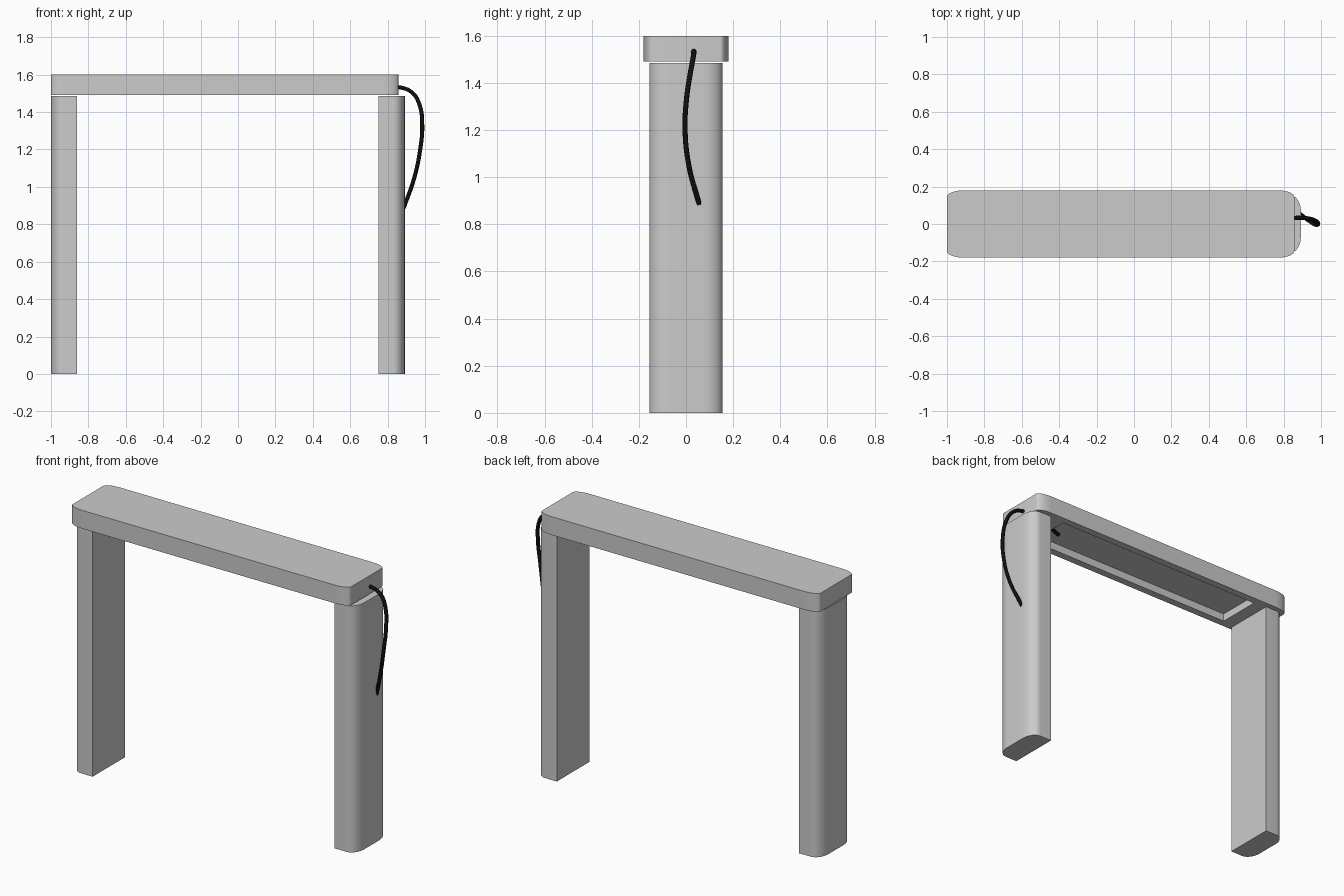
import bpy, bmesh
from math import sin, cos, pi

if "Cube" in bpy.data.objects:
    bpy.data.objects.remove(bpy.data.objects["Cube"])


def prism(name, outline, z0, z1):
    """Extrude a plan outline between two heights."""
    bm = bmesh.new()
    face = bm.faces.new([bm.verts.new((x, y, z0)) for x, y in outline])
    ext = bmesh.ops.extrude_face_region(bm, geom=[face])
    top = [v for v in ext["geom"] if isinstance(v, bmesh.types.BMVert)]
    bmesh.ops.translate(bm, verts=top, vec=(0, 0, z1 - z0))
    bmesh.ops.recalc_face_normals(bm, faces=bm.faces)
    mesh = bpy.data.meshes.new(name)
    bm.to_mesh(mesh)
    bm.free()
    obj = bpy.data.objects.new(name, mesh)
    bpy.context.collection.objects.link(obj)
    return obj


def smooth(obj, angle=0.6):
    bpy.ops.object.select_all(action='DESELECT')
    obj.select_set(True)
    bpy.context.view_layer.objects.active = obj
    bpy.ops.object.shade_smooth_by_angle(angle=angle)


def rounded_end(x, hy, rx, ry, side, n=10):
    """End of an outline at x with elliptical corners, from -y to +y."""
    arc = [(x - side * rx * (1 - sin(a)), hy - ry * (1 - cos(a)))
           for a in [pi / 2 * i / n for i in range(n + 1)]]
    return [(px, -py) for px, py in arc] + arc[::-1]


def rect(x0, x1, hy):
    return [(x0, -hy), (x1, -hy), (x1, hy), (x0, hy)]


# Beam with softened ends
right_end = rounded_end(0.857, 0.18, 0.09, 0.035, 1)
left_end = rounded_end(-1.0, 0.18, 0.09, 0.035, -1)
beam = prism("top_beam", right_end + left_end[::-1], 1.49, 1.60)

# Shallow recess in the underside
cutter = prism("recess_cutter", rect(-0.785, 0.645, 0.135), 1.40, 1.537)
cutter.hide_render = True
cutter.hide_viewport = True
cut = beam.modifiers.new("recess", 'BOOLEAN')
cut.object = cutter
cut.solver = 'EXACT'
smooth(beam)

# Legs, flat inside and rounded on the outer side
for name, outer, side in (("right_leg", 0.892, 1), ("left_leg", -1.0, -1)):
    inner = outer - side * 0.14
    outline = [(inner, -0.155)] + rounded_end(outer, 0.155, 0.06, 0.085, side)
    outline.append((inner, 0.155))
    smooth(prism(name, outline, 0, 1.485))

# Cable running from the recess to the right leg
path = [(0.54, -0.03, 1.522), (0.70, 0.02, 1.53), (0.86, 0.033, 1.533),
        (0.93, 0.03, 1.505), (0.97, 0.018, 1.44), (0.985, 0.002, 1.33),
        (0.974, -0.004, 1.20), (0.943, 0.012, 1.05), (0.885, 0.056, 0.885)]
curve = bpy.data.curves.new("cable", 'CURVE')
curve.dimensions = '3D'
curve.bevel_depth = 0.011
curve.bevel_resolution = 3
curve.use_fill_caps = True
spline = curve.splines.new('BEZIER')
spline.resolution_u = 6
spline.bezier_points.add(len(path) - 1)
for point, co in zip(spline.bezier_points, path):
    point.co = co
    point.handle_left_type = point.handle_right_type = 'AUTO'
cable = bpy.data.objects.new("cable", curve)
bpy.context.collection.objects.link(cable)

black = bpy.data.materials.new("black_rubber")
black.diffuse_color = (0.005, 0.005, 0.005, 1)
black.use_nodes = True
black.node_tree.nodes["Principled BSDF"].inputs["Base Color"].default_value = black.diffuse_color
curve.materials.append(black)
